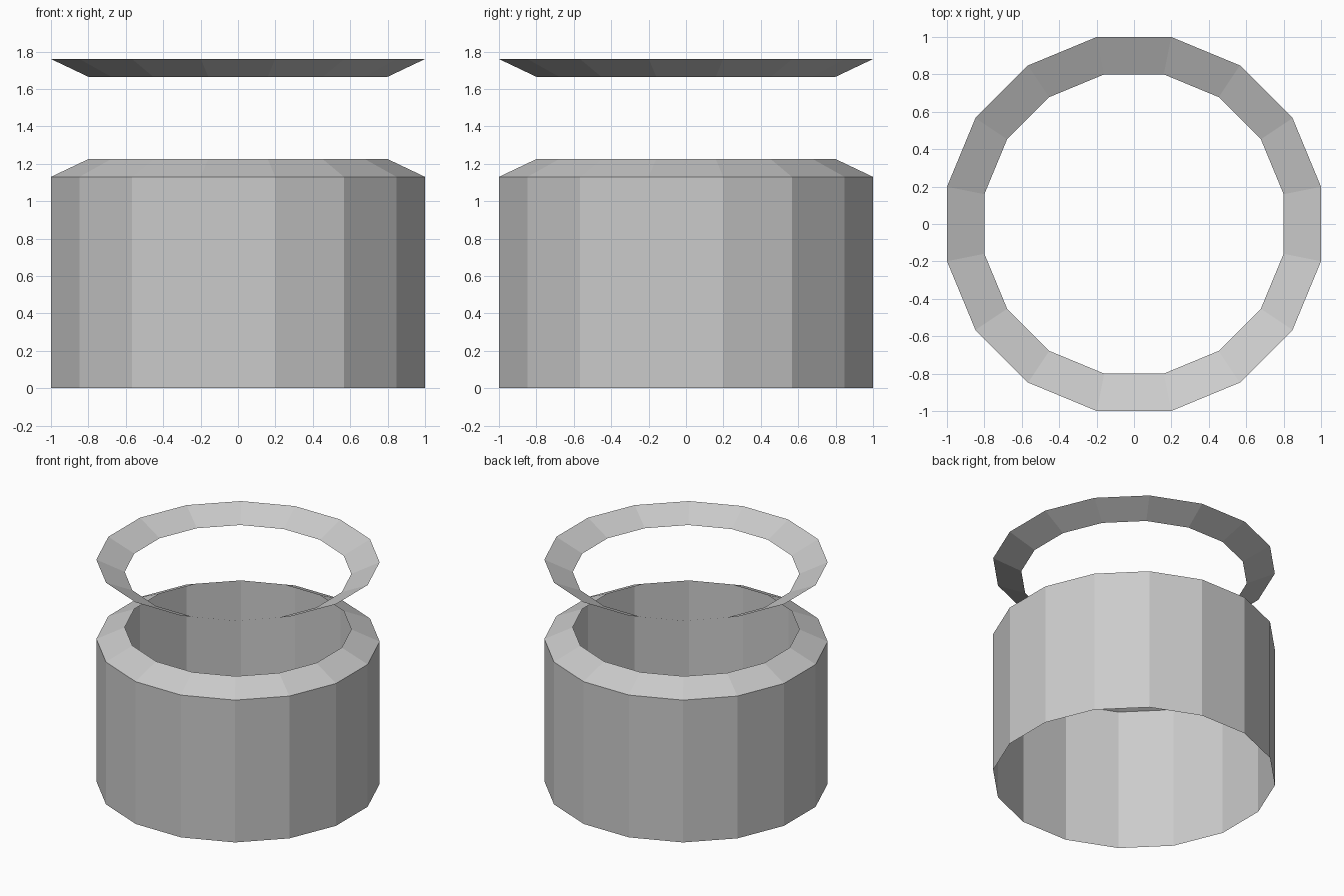
import bpy
import math

if "Cube" in bpy.data.objects:
    bpy.data.objects.remove(bpy.data.objects["Cube"])

SIDES = 16


def lathe(name, profile):
    """Spin (flat-to-centre distance, z) points into an open faceted shell."""
    verts, faces = [], []
    for apothem, z in profile:
        r = apothem / math.cos(math.pi / SIDES)
        for i in range(SIDES):
            a = 2 * math.pi * (i + 0.5) / SIDES
            verts.append((r * math.cos(a), r * math.sin(a), z))
    for k in range(len(profile) - 1):
        for i in range(SIDES):
            j = (i + 1) % SIDES
            lo, hi = k * SIDES, (k + 1) * SIDES
            faces.append((lo + i, lo + j, hi + j, hi + i))
    mesh = bpy.data.meshes.new(name)
    mesh.from_pydata(verts, [], faces)
    obj = bpy.data.objects.new(name, mesh)
    bpy.context.collection.objects.link(obj)
    return obj


# Open drum wall with a sloped rim leaning inward
lathe("drum_wall", [(1.0, 0.0), (1.0, 1.13)])
lathe("drum_rim", [(1.0, 1.13), (0.8, 1.225)])

# Floating ring above, sloping down towards the centre
lathe("floating_ring", [(1.0, 1.76), (0.8, 1.665)])
